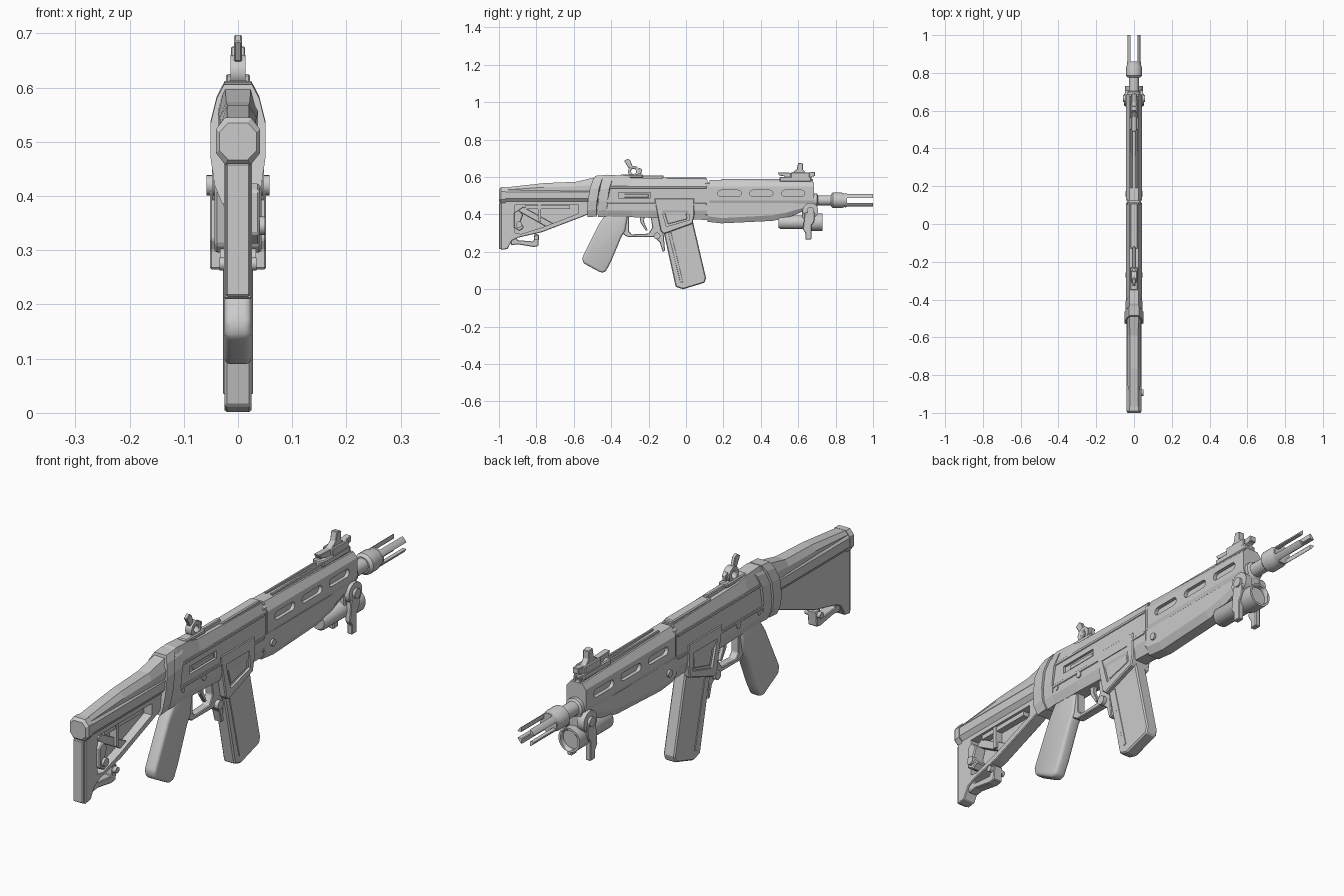
import bpy, bmesh, math
from mathutils import Vector, Matrix


def add(name, bm, smooth=False):
    bmesh.ops.recalc_face_normals(bm, faces=bm.faces[:])
    me = bpy.data.meshes.new(name)
    bm.to_mesh(me)
    bm.free()
    ob = bpy.data.objects.new(name, me)
    bpy.context.collection.objects.link(ob)
    if smooth:
        activate(ob)
        bpy.ops.object.shade_smooth_by_angle(angle=math.radians(35))
    return ob


def activate(ob):
    bpy.ops.object.select_all(action='DESELECT')
    ob.select_set(True)
    bpy.context.view_layer.objects.active = ob


def skin(name, rings, smooth=False):
    """Join equal-length rings of points and cap both ends."""
    bm = bmesh.new()
    vs = [[bm.verts.new(p) for p in r] for r in rings]
    n = len(vs[0])
    for a, b in zip(vs, vs[1:]):
        for i in range(n):
            bm.faces.new((a[i], a[(i + 1) % n], b[(i + 1) % n], b[i]))
    bm.faces.new(vs[0])
    bm.faces.new(vs[-1])
    return add(name, bm, smooth)


def plate(name, pts, x0, x1, bevel=0.0, seg=1):
    """Side profile (y, z) extruded across x."""
    ob = skin(name, [[(x, y, z) for y, z in pts] for x in (x0, x1)])
    if bevel:
        m = ob.modifiers.new("bevel", 'BEVEL')
        m.width, m.segments = bevel, seg
        m.limit_method, m.angle_limit = 'ANGLE', math.radians(30)
        activate(ob)
        bpy.ops.object.modifier_apply(modifier="bevel")
        if seg > 1:
            bpy.ops.object.shade_smooth_by_angle(angle=math.radians(35))
    return ob


def box(name, x0, x1, y0, y1, z0, z1, bevel=0.0):
    return plate(name, [(y0, z0), (y1, z0), (y1, z1), (y0, z1)], x0, x1, bevel)


def lathe(name, prof, z, n=24):
    """Turned part along y from (y, radius) pairs."""
    return skin(name, [[(r * math.cos(t), y, z + r * math.sin(t))
                        for t in [2 * math.pi * (i + .5) / n for i in range(n)]]
                       for y, r in prof], True)


def pin(name, y, z, r, x0, x1, n=16):
    return skin(name, [[(x, y + r * math.cos(2 * math.pi * i / n), z + r * math.sin(2 * math.pi * i / n))
                        for i in range(n)] for x in (x0, x1)], True)


def loft(name, stations):
    """Eight-sided body: y, top z, shoulder z, lower z, bottom z, top, side and bottom half widths."""
    return skin(name, [[(a, y, zt), (w, y, zs), (w, y, zl), (b, y, zb),
                        (-b, y, zb), (-w, y, zl), (-w, y, zs), (-a, y, zt)]
                       for y, zt, zs, zl, zb, a, w, b in stations])


def cut(ob, cutter):
    m = ob.modifiers.new("cut", 'BOOLEAN')
    m.operation, m.solver, m.object = 'DIFFERENCE', 'EXACT', cutter
    activate(ob)
    bpy.ops.object.modifier_apply(modifier="cut")
    bpy.data.objects.remove(cutter)


def stadium(y0, y1, z, r):
    a = [math.pi * (i / 6 - .5) for i in range(7)]
    return [(y1 - r + r * math.cos(t), z + r * math.sin(t)) for t in a] + \
           [(y0 + r - r * math.cos(t), z - r * math.sin(t)) for t in a]


# Stock: tube, cheek riser and end cap
loft("stock_tube", [(-.985, .54, .52, .485, .465, .024, .04, .024),
                    (-.45, .54, .52, .485, .465, .024, .04, .024)])
loft("cheek_riser", [(-.975, .543, .53, .52, .50, .02, .032, .03),
                     (-.76, .567, .545, .52, .50, .02, .034, .03),
                     (-.59, .574, .55, .52, .50, .022, .036, .03),
                     (-.44, .608, .56, .52, .50, .024, .038, .03)])
cap = loft("stock_end_cap", [(-1, .535, .518, .484, .467, .018, .034, .018),
                             (-.99, .545, .523, .48, .458, .024, .041, .024),
                             (-.965, .545, .523, .48, .458, .024, .041, .024)])
# Stock plate, pocketed on the right side only
stock = plate("stock_plate", [(-.99, .48), (-.99, .21), (-.955, .215), (-.93, .26), (-.90, .275),
                              (-.77, .305), (-.56, .385), (-.50, .41), (-.50, .48)], -.026, .026, .003)
cut(stock, plate("stock_pocket", [(-.915, .45), (-.915, .30), (-.88, .295), (-.77, .33), (-.575, .405),
                                  (-.575, .45)], -.008, .06))
box("stock_upper_bar", -.01, .018, -.86, -.62, .43, .448)
plate("stock_brace", [(-.90, .42), (-.87, .44), (-.70, .345), (-.74, .33)], -.01, .012, .002)
box("stock_rib", -.01, .022, -.79, -.775, .36, .45)
plate("stock_latch", [(-.92, .41), (-.895, .425), (-.87, .40), (-.885, .36), (-.865, .33),
                      (-.89, .31), (-.92, .33)], -.01, .040, .004)
pin("stock_latch_button", -.893, .345, .017, .02, .05)
box("butt_pad", -.022, .022, -1, -.985, .215, .46, .003)
for s in (-1, 1):
    pin("stock_foot_pin", -.80, .275, .012, s * .018, s * .034)
plate("stock_foot", [(-.935, .29), (-.935, .235), (-.90, .24), (-.815, .226), (-.79, .23), (-.785, .29),
                     (-.81, .30), (-.815, .255), (-.90, .262), (-.91, .29)], -.02, .02, .003)

# Receiver and neck collar
recv = loft("receiver", [(-.47, .60, .55, .44, .40, .022, .036, .026),
                         (-.42, .612, .555, .42, .388, .025, .04, .026),
                         (-.33, .606, .555, .42, .385, .025, .04, .026),
                         (-.29, .595, .55, .42, .385, .025, .04, .026),
                         (.115, .585, .55, .42, .37, .025, .04, .026)])
cut(recv, box("ejection_cutter", .03, .06, -.36, -.19, .487, .517))
box("ejection_cover", .02, .036, -.33, -.2, .49, .508, .002)
for off in (0, .055):
    rows = [(.606 - off * .1, -.485, .025), (.58, -.50, .038), (.535, -.515, .049), (.47, -.525, .049),
            (.42, -.53, .042), (.385, -.525, .028)]
    ring = [(x, y, z) for z, y, x in rows] + [(-x, y, z) for z, y, x in rows[::-1]]
    g = .94 if off else 1.03
    skin("collar_front" if off else "collar_rear",
         [[(x * g, y + off, z) for x, y, z in ring],
          [(x * g, y + off + .05, z + .004) for x, y, z in ring]])
for s in (-1, 1):
    for y0, y1, z in ((-.44, .11, .545), (-.44, .11, .455)):
        box("receiver_seam_rib", s * .036, s * .043, y0, y1, z - .006, z + .006, .002)
    pin("receiver_pin", -.27, .44, .012, s * .03, s * .044)
    pin("receiver_pin", -.40, .44, .009, s * .03, s * .043)
box("receiver_top_rail", -.02, .02, -.13, .11, .58, .597, .004)
box("receiver_top_strip", -.009, .009, -.24, -.12, .588, .608, .003)
box("barrel_nut", -.037, .037, .10, .135, .39, .574, .008)

# Handguard with long vents on both sides
guard = loft("handguard", [(.125, .585, .55, .475, .45, .025, .042, .035),
                           (.685, .57, .55, .475, .46, .025, .042, .035)])
for y in (.17, .34, .51):
    for s in (-1, 1):
        cut(guard, plate("vent_cutter", stadium(y, y + .125, .513, .016), s * .028, s * .06))
loft("handguard_lower", [(.115, .47, .46, .39, .36, .03, .038, .022),
                         (.19, .47, .46, .38, .352, .03, .038, .022),
                         (.46, .47, .46, .395, .365, .03, .038, .022),
                         (.54, .47, .46, .41, .38, .03, .036, .022),
                         (.66, .47, .465, .445, .43, .03, .034, .022)])
for s in (-1, 1):
    box("handguard_top_rail", s * .008, s * .018, .19, .68, .565, .59, .002)
    pin("handguard_pin", .16, .415, .014, s * .03, s * .046)

# Barrel and slotted four-prong muzzle
lathe("barrel", [(.66, .036), (.70, .036), (.705, .027), (.80, .027)], .475)
lathe("muzzle_collar", [(.775, .032), (.785, .042), (.83, .042), (.845, .037), (.86, .037)], .475)
prong = lathe("muzzle_prongs", [(.85, .038), (1, .038)], .475)
cut(prong, lathe("bore_cutter", [(.855, .024), (1.1, .024)], .475))
cut(prong, box("slot_cutter_vertical", -.018, .018, .856, 1.1, .3, .6))
cut(prong, box("slot_cutter_level", -.1, .1, .857, 1.1, .462, .488))

# Front sight
plate("front_sight_base", [(.49, .625), (.50, .607), (.53, .603), (.535, .575), (.665, .575), (.67, .60),
                           (.69, .605), (.69, .628), (.64, .622), (.625, .64), (.625, .672), (.60, .676),
                           (.592, .64), (.565, .622)], -.013, .013, .002)
box("front_sight_clamp", -.024, .024, .50, .67, .575, .60, .004)
for s in (-1, 1):
    box("front_sight_ear", s * .01, s * .022, .56, .66, .595, .625, .003)

# Rear sight: folding ring and leaning post
box("rear_sight_base", -.02, .02, -.35, -.23, .595, .613, .004)
ring = pin("rear_sight_ring", -.28, .63, .03, -.014, .014, 20)
cut(ring, pin("ring_cutter", -.28, .63, .014, -.05, .05))
plate("rear_sight_post", [(-.285, .655), (-.308, .648), (-.33, .685), (-.312, .698), (-.298, .69)],
      -.007, .007, .002)
plate("rear_sight_lever", [(-.26, .62), (-.24, .615), (-.235, .64), (-.25, .65)], -.009, .009, .002)

# Pistol grip
plate("pistol_grip", [(-.43, .40), (-.47, .34), (-.555, .17), (-.55, .14), (-.455, .088), (-.43, .092),
                      (-.40, .15), (-.345, .28), (-.325, .31), (-.31, .40)], -.025, .025, .014, 3)

# Trigger and guard
plate("trigger_guard", [(-.345, .30), (-.31, .278), (-.17, .278), (-.14, .25), (-.125, .20), (-.112, .205),
                        (-.12, .30), (-.15, .40), (-.19, .40), (-.18, .33), (-.20, .297), (-.29, .293),
                        (-.305, .31), (-.305, .40), (-.345, .40)], -.017, .017, .003)
plate("trigger", [(-.25, .40), (-.22, .40), (-.225, .36), (-.205, .315), (-.215, .312), (-.243, .355)],
      -.008, .008, .002)
for s in (-1, 1):
    pin("guard_pin", -.155, .285, .018, s * .012, s * .033)

# Magazine well with framed recess, and magazine
well = plate("magazine_well", [(-.17, .485), (.045, .485), (.045, .40), (.035, .35), (-.118, .295),
                               (-.135, .31)], -.043, .043, .004)
for s in (-1, 1):
    win = [(-.135, .44), (.01, .44), (.018, .37), (-.105, .335)]
    cut(well, plate("well_cutter", win, s * .034, s * .07))
    plate("well_panel", [(-.12, .428), (-.002, .428), (.006, .375), (-.097, .348)], s * .02, s * .037, .002)
plate("magazine", [(-.125, .33), (-.055, .012), (-.015, .0), (.10, .035), (.107, .06), (.035, .37)],
      -.025, .025, .005)
for s in (-1, 1):
    plate("magazine_rib", [(-.095, .30), (-.03, .035), (-.016, .038), (-.08, .305)], s * .022, s * .0275, .001)

# Under-barrel lamp, clamp and side levers
lamp = lathe("lamp", [(.495, .03), (.505, .037), (.64, .037), (.67, .047), (.73, .047)], .358)
cut(lamp, lathe("lens_cutter", [(.712, .038), (.8, .038)], .358))
box("lamp_clamp", -.03, .03, .62, .70, .37, .465, .004)
for s in (-1, 1):
    pin("lamp_pivot_disc", .665, .42, .042, s * .02, s * .048, 20)
    pin("lamp_pivot_knob", .665, .42, .019, s * .04, s * .058)
    plate("lamp_lever", [(.635, .41), (.69, .41), (.685, .36), (.67, .34), (.67, .265), (.638, .265),
                         (.638, .30), (.625, .32)], s * .03, s * .052, .003)
